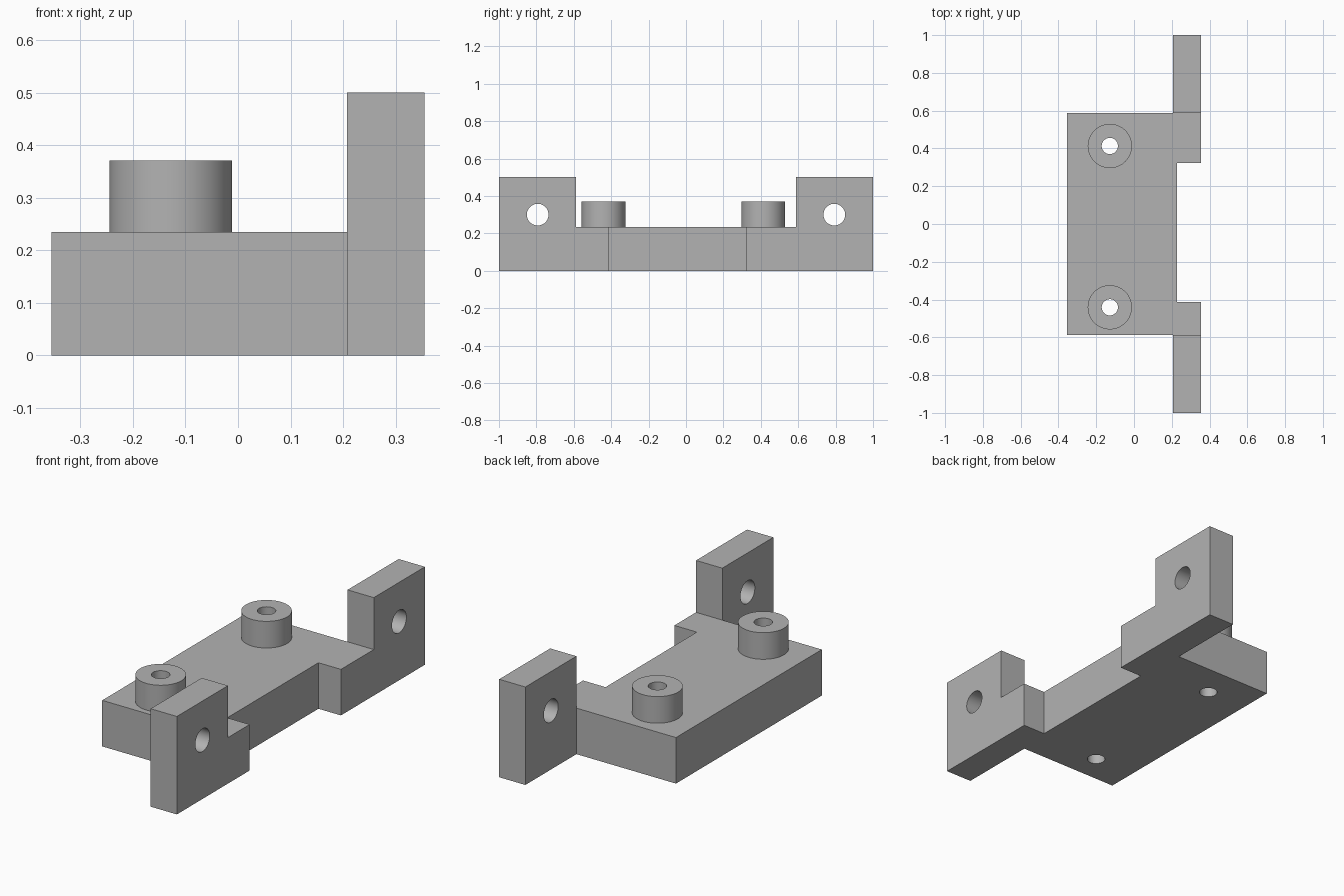
import bpy, bmesh
from math import radians, pi
from mathutils import Matrix, Vector

cube = bpy.data.objects.get("Cube")
if cube:
    bpy.data.objects.remove(cube, do_unlink=True)

PLATE_H, EAR_H, BOSS_H = 0.235, 0.5, 0.371
BACK, EAR_IN, FRONT = -0.355, 0.207, 0.355
SIDE, END = 0.588, 1.0
BOSSES = [(-0.128, -0.441), (-0.128, 0.413)]

grey = bpy.data.materials.new("plain grey")
grey.use_nodes = True
colour = (0.45, 0.45, 0.45, 1)
grey.diffuse_color = colour
grey.node_tree.nodes["Principled BSDF"].inputs["Base Color"].default_value = colour


def make_object(name, bm):
    bmesh.ops.recalc_face_normals(bm, faces=bm.faces)
    mesh = bpy.data.meshes.new(name)
    bm.to_mesh(mesh)
    bm.free()
    mesh.materials.append(grey)
    obj = bpy.data.objects.new(name, mesh)
    bpy.context.collection.objects.link(obj)
    return obj


def cylinder(name, radius, depth, centre, along_x=False):
    bm = bmesh.new()
    turn = Matrix.Rotation(pi / 2, 4, "Y") if along_x else Matrix()
    bmesh.ops.create_cone(bm, cap_ends=True, segments=64, radius1=radius,
                          radius2=radius, depth=depth,
                          matrix=Matrix.Translation(centre) @ turn)
    return make_object(name, bm)


def combine(target, tool, operation):
    mod = target.modifiers.new(operation, "BOOLEAN")
    mod.operation, mod.solver, mod.object = operation, "EXACT", tool
    bpy.context.view_layer.objects.active = target
    bpy.ops.object.modifier_apply(modifier=mod.name)
    bpy.data.objects.remove(tool, do_unlink=True)


def raise_faces(bm, faces, height):
    geom = bmesh.ops.extrude_face_region(bm, geom=faces)["geom"]
    verts = [g for g in geom if isinstance(g, bmesh.types.BMVert)]
    bmesh.ops.translate(bm, verts=verts, vec=Vector((0, 0, height)))
    return [g for g in geom if isinstance(g, bmesh.types.BMFace)]


# Notched base plate with an upright ear at each end
bm = bmesh.new()
outline = [(BACK, -SIDE), (EAR_IN, -SIDE), (FRONT, -SIDE), (FRONT, -0.413),
           (0.228, -0.413), (0.228, 0.323), (FRONT, 0.323),
           (FRONT, SIDE), (EAR_IN, SIDE), (BACK, SIDE)]
v = [bm.verts.new((x, y, 0)) for x, y in outline]
bm.faces.new(v)
for inner, outer, y in ((v[1], v[2], -END), (v[8], v[7], END)):
    far = [bm.verts.new((x, y, 0)) for x in (FRONT, EAR_IN)]
    bm.faces.new([inner, outer] + far)
bmesh.ops.recalc_face_normals(bm, faces=bm.faces)
# Keep the underside while lifting the upper skin
bottom = bm.faces[:]
dup = bmesh.ops.duplicate(bm, geom=bottom)["geom"]
tops = raise_faces(bm, [g for g in dup if isinstance(g, bmesh.types.BMFace)], PLATE_H)
bmesh.ops.remove_doubles(bm, verts=bm.verts, dist=0.0001)
ears = [f for f in tops if abs(f.calc_center_median().y) > SIDE]
raise_faces(bm, ears, EAR_H - PLATE_H)
bmesh.ops.dissolve_limit(bm, angle_limit=radians(1), verts=bm.verts, edges=bm.edges)
bracket = make_object("mounting_bracket", bm)

# Round bosses, each bored right through the plate
for x, y in BOSSES:
    sink = 0.1
    combine(bracket, cylinder("boss", 0.117, BOSS_H - sink,
                              (x, y, (BOSS_H + sink) / 2)), "UNION")
    combine(bracket, cylinder("boss_bore", 0.043, 1, (x, y, 0.2)), "DIFFERENCE")

# Cross holes through the ears
for y in (-0.793, 0.793):
    combine(bracket, cylinder("ear_bore", 0.058, 0.5, (0.28, y, 0.3), True), "DIFFERENCE")

bpy.ops.object.select_all(action="DESELECT")
bracket.select_set(True)
bpy.context.view_layer.objects.active = bracket
bpy.ops.object.shade_smooth_by_angle(angle=radians(30))
